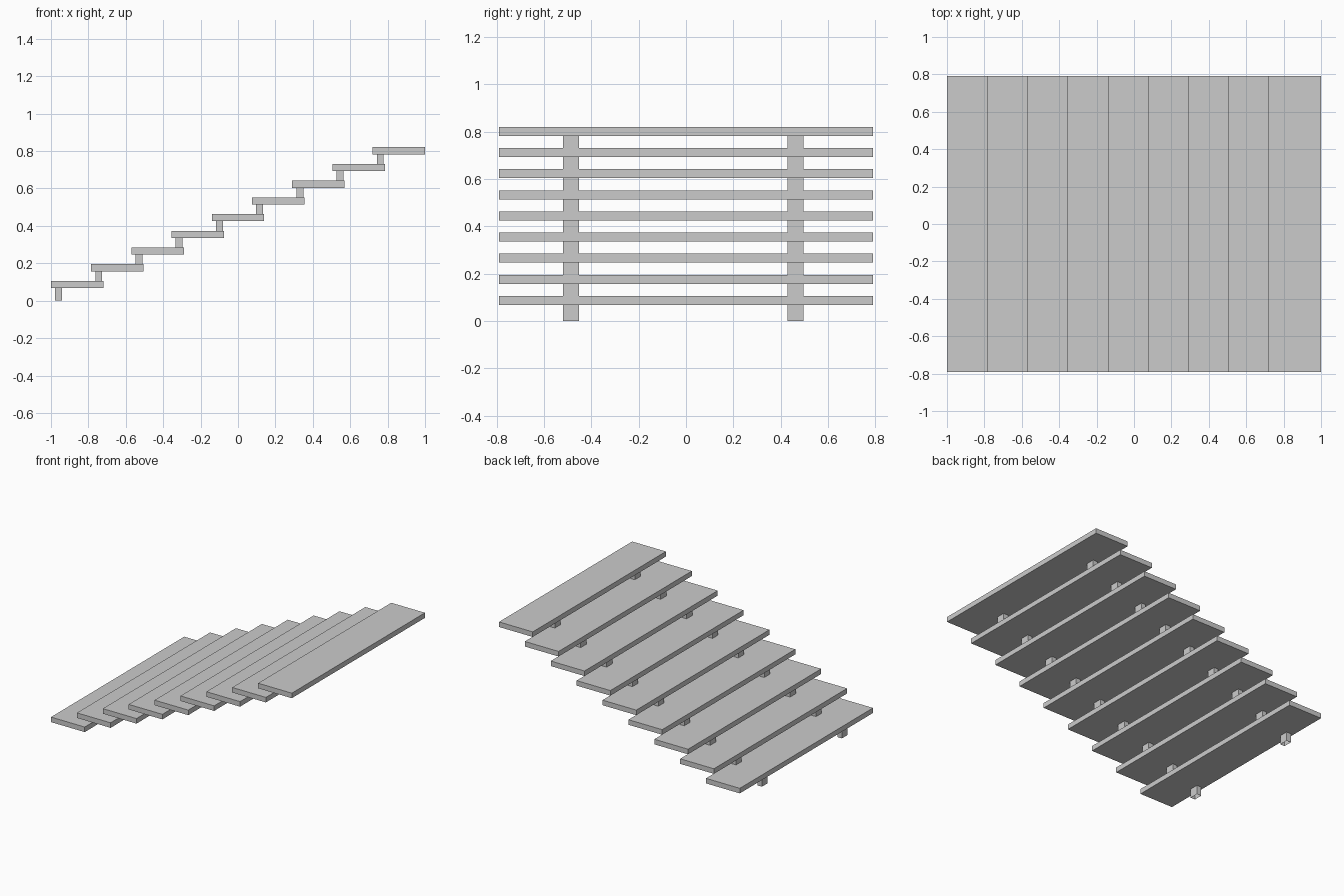
import bpy, bmesh
from mathutils import Vector

if "Cube" in bpy.data.objects:
    bpy.data.objects.remove(bpy.data.objects["Cube"])

STEPS = 9
STEP_OFFSET = (0.215, 0, 0.0893)


def stepped_box(name, lo, hi, open_ends=False):
    """Box from corner to corner, repeated up the flight."""
    lo, hi = Vector(lo), Vector(hi)
    bm = bmesh.new()
    bmesh.ops.create_cube(bm, size=1)
    bmesh.ops.scale(bm, vec=hi - lo, verts=bm.verts)
    bmesh.ops.translate(bm, vec=(lo + hi) / 2, verts=bm.verts)
    if open_ends:
        ends = [f for f in bm.faces if abs(f.normal.z) > 0.9]
        bmesh.ops.delete(bm, geom=ends, context='FACES_ONLY')
    mesh = bpy.data.meshes.new(name)
    bm.to_mesh(mesh)
    bm.free()
    obj = bpy.data.objects.new(name, mesh)
    bpy.context.collection.objects.link(obj)
    arr = obj.modifiers.new("flight", 'ARRAY')
    arr.count = STEPS
    arr.use_relative_offset = False
    arr.use_constant_offset = True
    arr.constant_offset_displace = STEP_OFFSET
    return obj


# Overlapping plank treads
stepped_box("treads", (-1.0, -0.79, 0.068), (-0.72, 0.79, 0.106))

# Short hollow posts under each tread, standing on the tread below
for name, y0, y1 in (("front_posts", -0.52, -0.453), ("back_posts", 0.429, 0.496)):
    stepped_box(name, (-0.978, y0, 0.0), (-0.941, y1, 0.068), open_ends=True)
